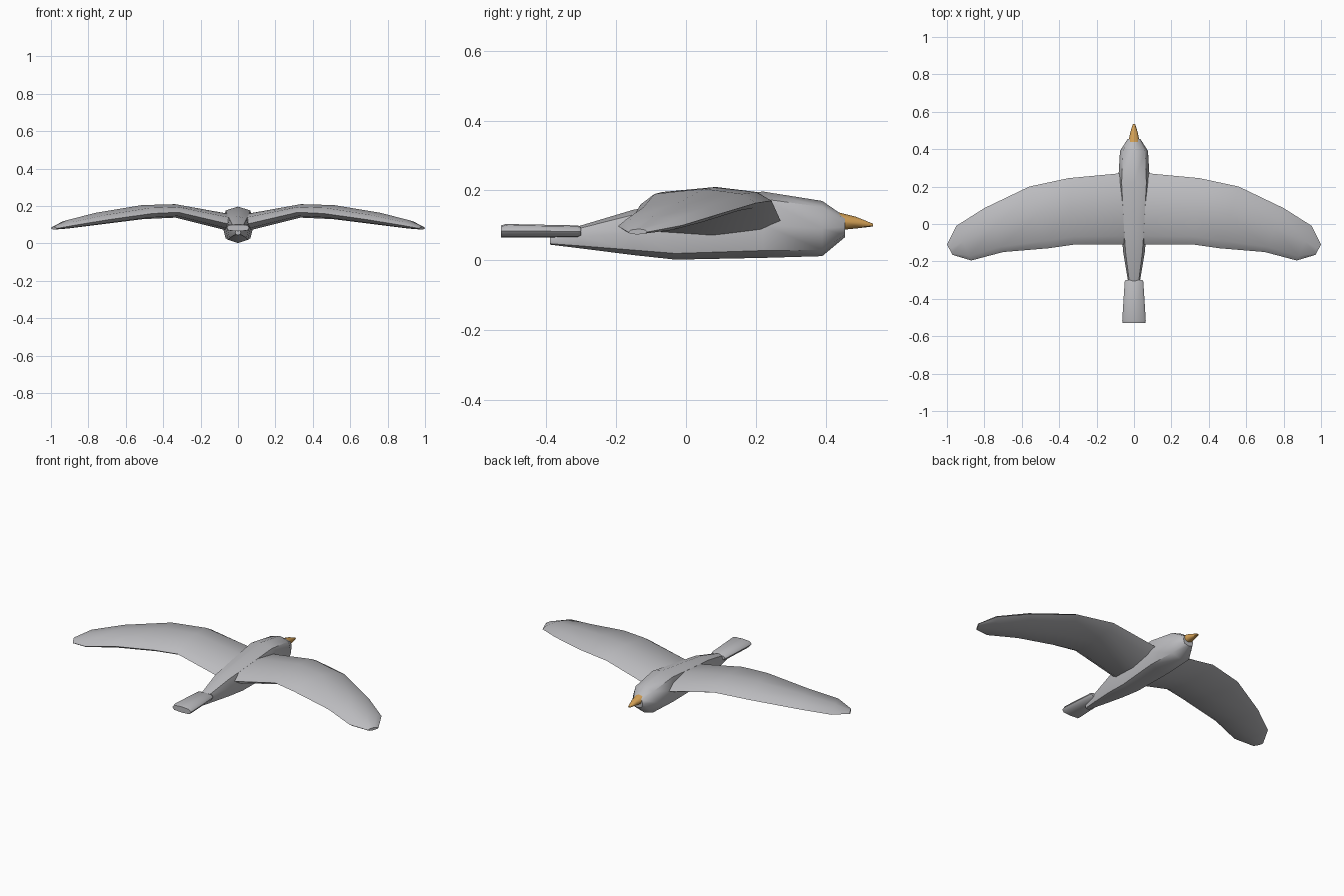
import bpy
import bmesh
from math import radians
from mathutils import Vector

cube = bpy.data.objects.get("Cube")
if cube:
    bpy.data.objects.remove(cube, do_unlink=True)


def material(name, colour):
    mat = bpy.data.materials.new(name)
    mat.use_nodes = True
    mat.diffuse_color = colour
    mat.node_tree.nodes["Principled BSDF"].inputs["Base Color"].default_value = colour
    return mat


def loft(name, rings, mat, angle=50):
    """Skin a list of equal-sized rings and cap both ends."""
    bm = bmesh.new()
    loops = [[bm.verts.new(p) for p in ring] for ring in rings]
    for a, b in zip(loops, loops[1:]):
        for i in range(len(a)):
            j = (i + 1) % len(a)
            bm.faces.new((a[i], a[j], b[j], b[i]))
    bm.faces.new(loops[0])
    bm.faces.new(loops[-1])
    bmesh.ops.recalc_face_normals(bm, faces=bm.faces)
    mesh = bpy.data.meshes.new(name)
    bm.to_mesh(mesh)
    bm.free()
    mesh.materials.append(mat)
    mesh.polygons.foreach_set("use_smooth", [True] * len(mesh.polygons))
    mesh.set_sharp_from_angle(angle=radians(angle))
    obj = bpy.data.objects.new(name, mesh)
    bpy.context.collection.objects.link(obj)
    return obj


def octagon(y, half_width, bottom, top, corner=0.78, lean=0.0):
    """Cross-section facing along y; lean pushes its lower side forward."""
    c = corner
    unit = [(0, 1), (c, c), (1, 0), (c, -c), (0, -1), (-c, -c), (-1, 0), (-c, c)]
    mid, half = (top + bottom) / 2, (top - bottom) / 2
    return [(u * half_width, y - v * lean, mid + v * half) for u, v in unit]


grey = material("feather grey", (0.5, 0.5, 0.52, 1))
orange = material("beak orange", (0.65, 0.35, 0.09, 1))

# Body: y, half width, bottom, top
body = [(-0.39, 0.015, 0.045, 0.07), (-0.3, 0.033, 0.034, 0.1),
        (-0.15, 0.058, 0.015, 0.145), (-0.03, 0.068, 0.002, 0.163),
        (0.22, 0.085, 0.007, 0.197), (0.39, 0.075, 0.012, 0.17),
        (0.455, 0.034, 0.066, 0.125)]
loft("body", [octagon(*s) for s in body], grey)

# Tail: flat paddle
tail = [(-0.53, 0.06, 0.066, 0.1), (-0.515, 0.063, 0.065, 0.104),
        (-0.31, 0.05, 0.065, 0.1), (-0.3, 0.046, 0.07, 0.095)]
loft("tail", [octagon(*s, corner=0.82) for s in tail], grey)

# Beak: tapering forward, base tilted to the face
beak = [(0.44, 0.03, 0.088, 0.14, 0.72, 0.014), (0.49, 0.02, 0.092, 0.125, 0.72, 0.004),
        (0.535, 0.006, 0.097, 0.105)]
loft("beak", [octagon(*s) for s in beak], orange)

# Wing section: fraction from trailing to leading edge, fraction of height
SECTION = [(1, 0.45), (0.88, 0.8), (0.55, 1), (0.12, 0.8),
           (0, 0.4), (0.1, 0.12), (0.48, 0), (0.85, 0.16)]


def wing_ring(lead_x, lead_y, trail_x, trail_y, bottom, top):
    lead, trail = Vector((lead_x, lead_y, 0)), Vector((trail_x, trail_y, 0))
    return [trail.lerp(lead, t) + Vector((0, 0, bottom + h * (top - bottom)))
            for t, h in SECTION]


wing = [(0.03, 0.275, 0.03, -0.11, 0.062, 0.155), (0.35, 0.245, 0.32, -0.11, 0.138, 0.21),
        (0.56, 0.2, 0.46, -0.13, 0.13, 0.205), (0.8, 0.085, 0.7, -0.15, 0.1, 0.165),
        (0.95, -0.01, 0.87, -0.195, 0.08, 0.125), (1.0, -0.11, 0.97, -0.165, 0.074, 0.09)]
wings = loft("wings", [wing_ring(*s) for s in wing], grey)
wings.modifiers.new("mirror", "MIRROR").use_mirror_merge = False
